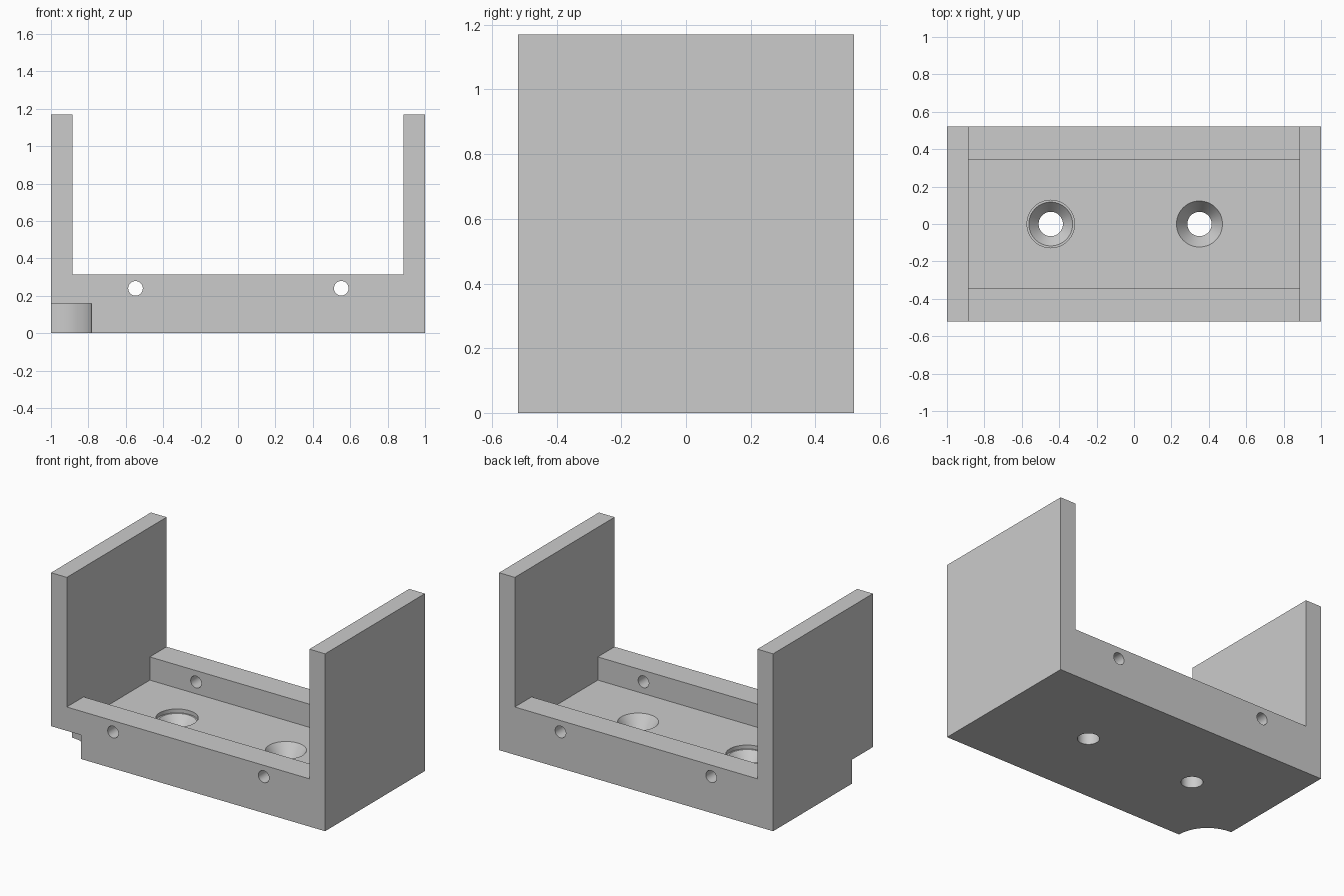
import bpy, bmesh, math
from mathutils import Matrix, Vector

cube = bpy.data.objects.get("Cube")
if cube:
    bpy.data.objects.remove(cube, do_unlink=True)

# Main dimensions
HALF_X, HALF_Y, HEIGHT = 1.0, 0.52, 1.17
INNER_X, RAIL_Y = 0.885, 0.345
RAIL_Z, FLOOR_Z = 0.315, 0.162

grey = bpy.data.materials.new("plain grey")
grey.use_nodes = True
grey.diffuse_color = (0.6, 0.6, 0.6, 1)
grey.node_tree.nodes["Principled BSDF"].inputs["Base Color"].default_value = (0.6, 0.6, 0.6, 1)


def make_object(name, bm):
    bmesh.ops.recalc_face_normals(bm, faces=bm.faces[:])
    mesh = bpy.data.meshes.new(name)
    bm.to_mesh(mesh)
    bm.free()
    mesh.materials.append(grey)
    obj = bpy.data.objects.new(name, mesh)
    bpy.context.collection.objects.link(obj)
    return obj


def cylinder(name, centre, radius, depth, rotation=None):
    bm = bmesh.new()
    matrix = Matrix.Translation(centre) @ (rotation or Matrix())
    bmesh.ops.create_cone(bm, cap_ends=True, segments=64, radius1=radius,
                          radius2=radius, depth=depth, matrix=matrix)
    return make_object(name, bm)


def lathe(name, x, profile):
    """Turn (radius, z) points around a vertical axis at x."""
    bm = bmesh.new()
    verts = [bm.verts.new((x + r, 0, z)) for r, z in profile]
    edges = [bm.edges.new(pair) for pair in zip(verts, verts[1:])]
    bmesh.ops.spin(bm, geom=verts + edges, cent=(x, 0, 0), axis=(0, 0, 1),
                   angle=math.tau, steps=64, use_duplicate=False)
    bmesh.ops.remove_doubles(bm, verts=bm.verts[:], dist=1e-5)
    return make_object(name, bm)


# U-shaped bracket body, extruded from front to back
bm = bmesh.new()
half = [(HALF_X, 0), (HALF_X, HEIGHT), (INNER_X, HEIGHT), (INNER_X, RAIL_Z)]
outline = half + [(-x, z) for x, z in reversed(half)]
face = bm.faces.new([bm.verts.new((x, -HALF_Y, z)) for x, z in outline])
extruded = bmesh.ops.extrude_face_region(bm, geom=[face])["geom"]
bmesh.ops.translate(bm, vec=Vector((0, 2 * HALF_Y, 0)),
                    verts=[v for v in extruded if isinstance(v, bmesh.types.BMVert)])
bracket = make_object("bracket", bm)

cutters = []

# Floor pocket between the front and back rails
bm = bmesh.new()
top = RAIL_Z + 0.2
bmesh.ops.create_cube(bm, size=1, matrix=Matrix.Translation((0, 0, (FLOOR_Z + top) / 2))
                      @ Matrix.Diagonal((2 * INNER_X, 2 * RAIL_Y, top - FLOOR_Z, 1)))
cutters.append(make_object("floor_pocket", bm))

# Pin holes running through both rails
along_y = Matrix.Rotation(math.pi / 2, 4, "X")
for side, x in (("right", -0.548), ("left", 0.552)):
    cutters.append(cylinder(side + "_pin_hole", (x, 0, 0.24), 0.039, 1.4, along_y))

# Countersunk screw holes, the right one with a shallow step
bore, sink_z = 0.065, FLOOR_Z - 0.085
shaft = [(0, -0.1), (bore, -0.1), (bore, sink_z)]
cutters.append(lathe("left_screw_hole", 0.35, shaft + [
    (0.123, FLOOR_Z), (0.123, 0.25), (0, 0.25)]))
cutters.append(lathe("right_screw_hole", -0.445, shaft + [
    (0.117, FLOOR_Z - 0.025), (0.127, FLOOR_Z - 0.025), (0.127, 0.25), (0, 0.25)]))

# Rounded notch under the front right corner
cutters.append(cylinder("corner_notch", (-HALF_X, -HALF_Y, 0.158 - 0.2), 0.217, 0.4))

# Cut everything out of the body
bpy.ops.object.select_all(action="DESELECT")
bpy.context.view_layer.objects.active = bracket
bracket.select_set(True)
for cutter in cutters:
    cutter.hide_render = True
    mod = bracket.modifiers.new(cutter.name, "BOOLEAN")
    mod.operation, mod.solver, mod.object = "DIFFERENCE", "EXACT", cutter
    bpy.ops.object.modifier_apply(modifier=mod.name)
    bpy.data.objects.remove(cutter, do_unlink=True)

bpy.ops.object.shade_smooth_by_angle(angle=math.radians(25))
